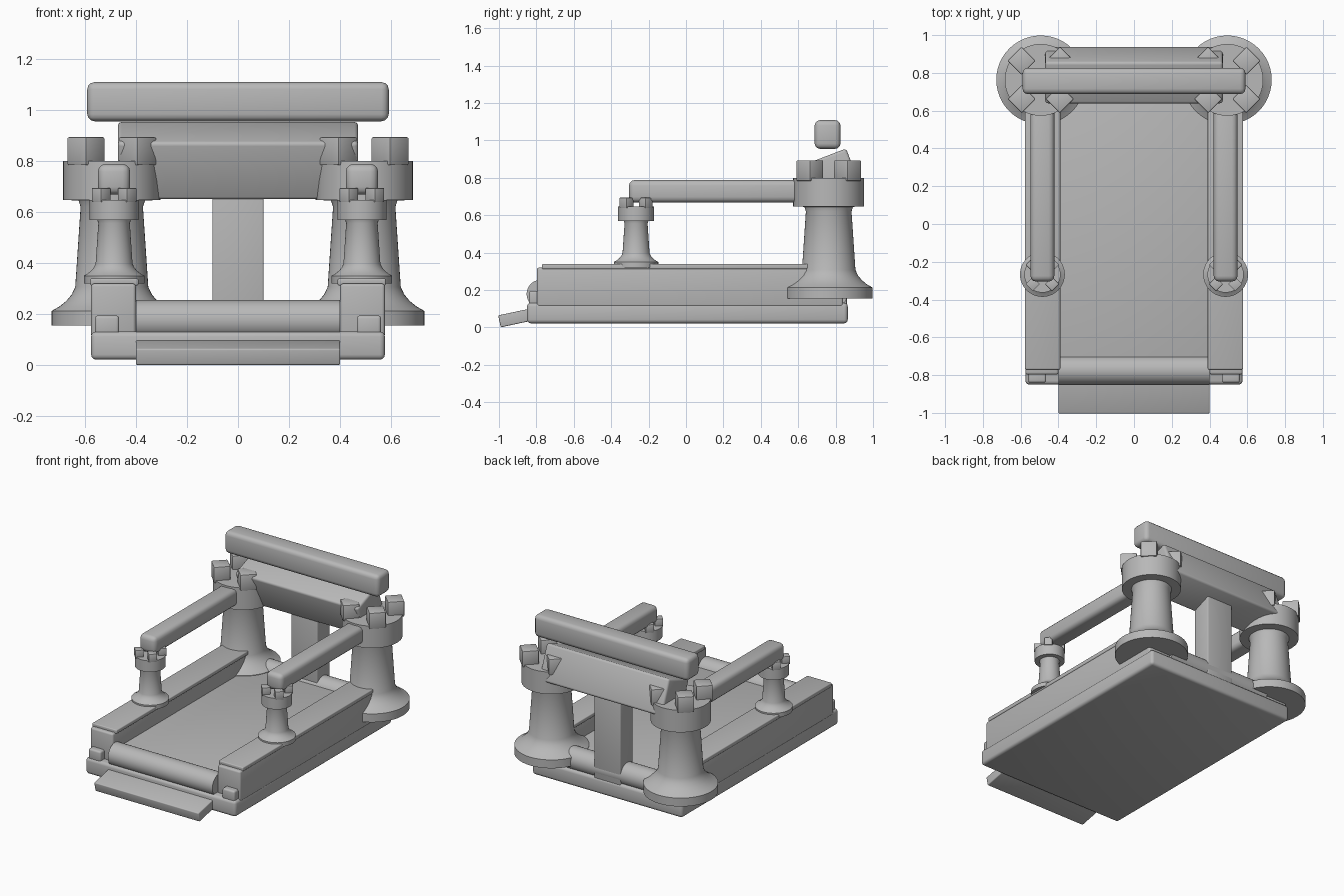
import bpy, bmesh, math
from mathutils import Matrix

if "Cube" in bpy.data.objects:
    bpy.data.objects.remove(bpy.data.objects["Cube"])

grey = bpy.data.materials.new("plain grey")
grey.diffuse_color = (0.48, 0.48, 0.48, 1)
grey.use_nodes = True
grey.node_tree.nodes["Principled BSDF"].inputs["Base Color"].default_value = grey.diffuse_color


def finish(bm, name):
    """Turn a bmesh into a smooth object with sharp hard edges."""
    bmesh.ops.recalc_face_normals(bm, faces=bm.faces)
    for f in bm.faces:
        f.smooth = True
    for e in bm.edges:
        e.smooth = e.calc_face_angle(0) < math.radians(32)
    me = bpy.data.meshes.new(name)
    bm.to_mesh(me)
    bm.free()
    me.materials.append(grey)
    ob = bpy.data.objects.new(name, me)
    bpy.context.collection.objects.link(ob)
    return ob


def box(name, x, y, z, bevel=0.01, tilt=0):
    """Bevelled box from (min, max) ranges, tilted about x at its centre."""
    bm = bmesh.new()
    bmesh.ops.create_cube(bm, size=1)
    bmesh.ops.scale(bm, verts=bm.verts, vec=(x[1] - x[0], y[1] - y[0], z[1] - z[0]))
    bmesh.ops.bevel(bm, geom=bm.edges[:], offset=bevel, segments=3, profile=0.5, affect='EDGES')
    centre = [(r[0] + r[1]) / 2 for r in (x, y, z)]
    bm.transform(Matrix.Translation(centre) @ Matrix.Rotation(math.radians(tilt), 4, 'X'))
    return finish(bm, name)


def lathe(name, profile, matrix, sides=48):
    """Revolve (radius, height) points about z and cap both ends."""
    bm = bmesh.new()
    rings = [[bm.verts.new((r * math.cos(2 * math.pi * i / sides),
                            r * math.sin(2 * math.pi * i / sides), h))
              for i in range(sides)] for r, h in profile]
    for a, b in zip(rings, rings[1:]):
        for i in range(sides):
            j = (i + 1) % sides
            bm.faces.new((a[i], a[j], b[j], b[i]))
    bm.faces.new(rings[0])
    bm.faces.new(rings[-1])
    bm.transform(matrix)
    return finish(bm, name)


TOWER = [(0.235, 0), (0.235, 0.058), (0.205, 0.075), (0.178, 0.097), (0.157, 0.122),
         (0.143, 0.152), (0.122, 0.465), (0.13, 0.49), (0.19, 0.492), (0.19, 0.645)]


def tower(name, x, y, z, s):
    """Castle tower with four diagonal merlons."""
    place = Matrix.Translation((x, y, z)) @ Matrix.Scale(s, 4)
    lathe(name, TOWER, place)
    for i in range(4):
        bm = bmesh.new()
        bmesh.ops.create_cube(bm, size=1)
        bmesh.ops.scale(bm, verts=bm.verts, vec=(0.105, 0.105, 0.11))
        bmesh.ops.bevel(bm, geom=bm.edges[:], offset=0.006, segments=2, profile=0.5, affect='EDGES')
        bm.transform(place @ Matrix.Rotation(math.pi / 4 + i * math.pi / 2, 4, 'Z')
                     @ Matrix.Translation((0.143, 0, 0.683)))
        finish(bm, name + "_merlon")


# Base slab, walking deck and front flap
box("base", (-0.575, 0.575), (-0.85, 0.865), (0.022, 0.132), 0.02)
box("deck", (-0.4, 0.4), (-0.775, 0.785), (0.12, 0.21), 0.004)
box("front_flap", (-0.4, 0.4), (-1.0, -0.76), (0.025, 0.09), 0.006, 12)

# Rollers at both ends of the deck
for label, y in (("front", -0.775), ("rear", 0.785)):
    lathe(label + "_roller", [(0.077, -0.4), (0.077, 0.4)],
          Matrix.Translation((0, y, 0.178)) @ Matrix.Rotation(math.pi / 2, 4, 'Y'))

# Parts repeated on the left and right
for side, s in (("left", -1), ("right", 1)):
    def span(a, b):
        return tuple(sorted((s * a, s * b)))
    box(side + "_rail", span(0.4, 0.575), (-0.797, 0.84), (0.11, 0.32), 0.012)
    box(side + "_rail_cover", span(0.39, 0.578), (-0.77, 0.82), (0.312, 0.34), 0.006)
    box(side + "_front_block", span(0.465, 0.56), (-0.84, -0.77), (0.12, 0.195), 0.012)
    box(side + "_handrail", span(0.422, 0.548), (-0.305, 0.7), (0.668, 0.788), 0.03)
    tower(side + "_large_tower", s * 0.494, 0.763, 0.155, 1)
    tower(side + "_small_tower", s * 0.485, -0.267, 0.321, 0.505)

# Rear column, tilted console and top bar
box("rear_column", (-0.1, 0.1), (0.725, 0.86), (0.12, 0.74), 0.006)
box("console", (-0.47, 0.47), (0.67, 0.907), (0.68, 0.922), 0.015, 21)
box("top_bar", (-0.59, 0.59), (0.688, 0.826), (0.955, 1.108), 0.028)
